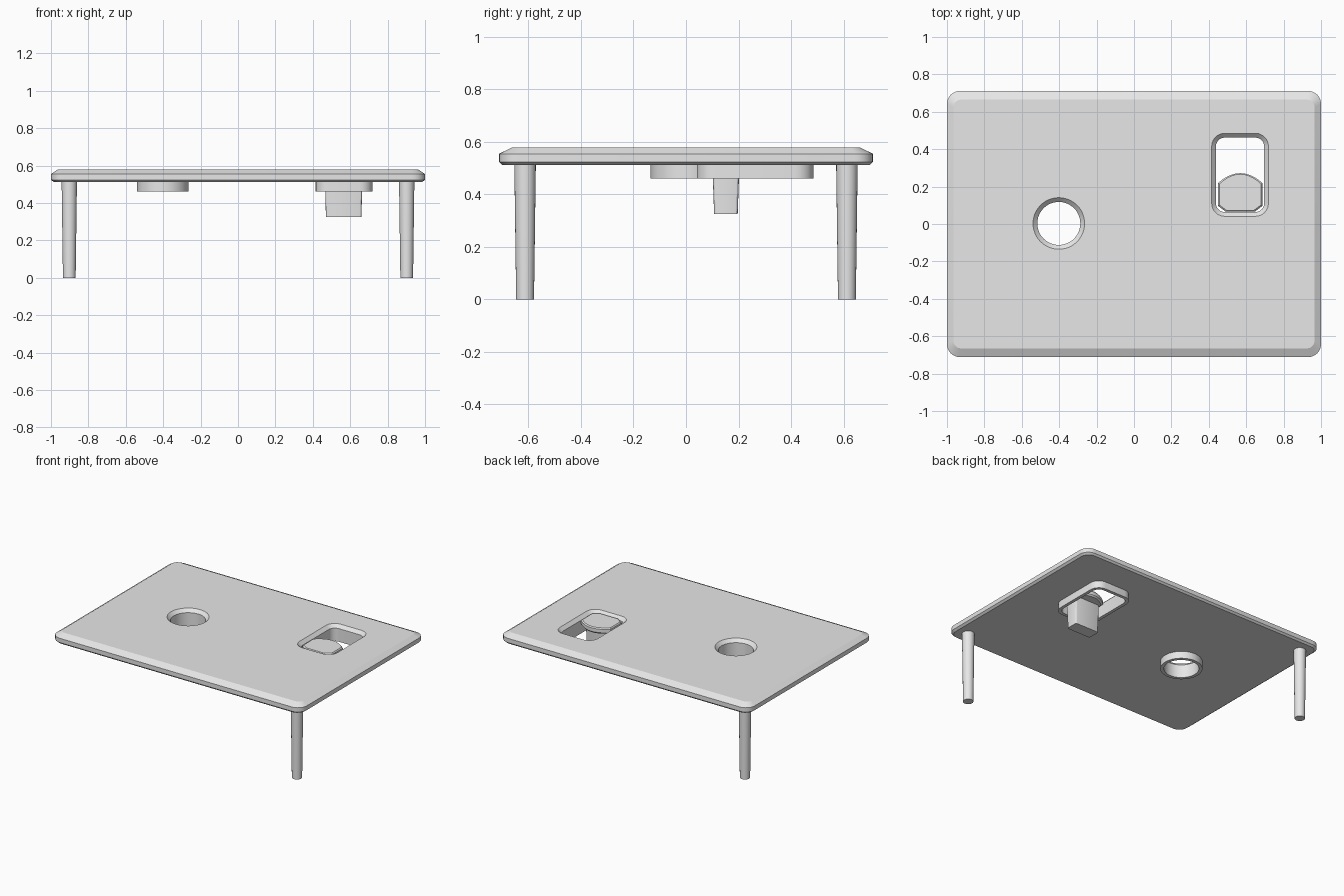
import bpy, bmesh, math

cube = bpy.data.objects.get("Cube")
if cube:
    bpy.data.objects.remove(cube, do_unlink=True)

# Single colour for the whole model
grey = bpy.data.materials.new("plain_grey")
grey.use_nodes = True
grey.diffuse_color = (0.8, 0.8, 0.8, 1)
grey.node_tree.nodes["Principled BSDF"].inputs["Base Color"].default_value = (0.8, 0.8, 0.8, 1)

TOP, UNDER, COLLAR_BASE = 0.578, 0.512, 0.46
LIP = 0.023


def rounded(cx, cy, hx, hy, r, steps=6):
    """Outline of a rounded rectangle; a full radius gives a circle."""
    pts = []
    for q, (sx, sy) in enumerate([(1, 1), (-1, 1), (-1, -1), (1, -1)]):
        for i in range(steps + 1):
            if i == steps and r >= hx:
                continue
            a = math.pi / 2 * (q + i / steps)
            pts.append((cx + sx * (hx - r) + r * math.cos(a),
                        cy + sy * (hy - r) + r * math.sin(a)))
    return pts


def loft(name, levels, wrap=False):
    """Skin outlines stacked as (outline, z); cap the ends or wrap to a ring."""
    bm = bmesh.new()
    rings = [[bm.verts.new((x, y, z)) for x, y in pts] for pts, z in levels]
    pairs = list(zip(rings, rings[1:]))
    if wrap:
        pairs.append((rings[-1], rings[0]))
    else:
        bm.faces.new(rings[0])
        bm.faces.new(rings[-1])
    for lo, hi in pairs:
        for i in range(len(lo)):
            j = (i + 1) % len(lo)
            bm.faces.new((lo[i], lo[j], hi[j], hi[i]))
    bmesh.ops.recalc_face_normals(bm, faces=bm.faces)
    mesh = bpy.data.meshes.new(name)
    bm.to_mesh(mesh)
    bm.free()
    mesh.materials.append(grey)
    obj = bpy.data.objects.new(name, mesh)
    bpy.context.collection.objects.link(obj)
    return obj


def activate(obj):
    bpy.ops.object.select_all(action='DESELECT')
    obj.select_set(True)
    bpy.context.view_layer.objects.active = obj


def smooth(obj):
    activate(obj)
    bpy.ops.object.shade_smooth_by_angle(angle=math.radians(25))


# Table top: rounded slab with a sloped upper rim
table_top = loft("table_top", [
    (rounded(0, 0, 0.985, 0.70, 0.06), UNDER),
    (rounded(0, 0, 1.0, 0.712, 0.07), UNDER + 0.012),
    (rounded(0, 0, 1.0, 0.712, 0.07), 0.555),
    (rounded(0, 0, 0.965, 0.665, 0.04), TOP)])

# Openings with a sloped lip, each with a collar below
openings = [("round", -0.402, 0.003, 0.138, 0.138, 0.138, 12),
            ("square", 0.567, 0.263, 0.152, 0.222, 0.07, 6)]
for label, cx, cy, hx, hy, r, steps in openings:
    def outline(d):
        return rounded(cx, cy, hx - d, hy - d, r - d, steps)
    cutter = loft(label + "_cutter", [
        (outline(LIP), 0.4), (outline(LIP), TOP - LIP),
        (outline(0), TOP), (outline(-LIP), TOP + LIP)])
    cutter.hide_render = True
    cut = table_top.modifiers.new("opening", 'BOOLEAN')
    cut.operation, cut.solver, cut.object = 'DIFFERENCE', 'EXACT', cutter
    activate(table_top)
    bpy.ops.object.modifier_apply(modifier=cut.name)
    bpy.data.objects.remove(cutter, do_unlink=True)
    collar = loft(label + "_collar", [
        (outline(0), COLLAR_BASE), (outline(0), UNDER),
        (outline(LIP), UNDER), (outline(LIP), COLLAR_BASE)], wrap=True)
    smooth(collar)
smooth(table_top)

# Two tapered legs on opposite corners
for name, side in (("front_left_leg", 1), ("back_right_leg", -1)):
    x, y = 0.902 * side, -0.613 * side
    smooth(loft(name, [(rounded(x, y, 0.034, 0.034, 0.034), 0),
                       (rounded(x, y, 0.041, 0.041, 0.041), UNDER + 0.005)]))


# Plug: cap with clipped front corners and an arched back, on a block stem
def cap_outline(d):
    hx, front = 0.118 - d, 0.066 + d
    pts = [(-hx, front + 0.03), (-hx + 0.04, front), (hx - 0.04, front), (hx, front + 0.03)]
    for i in range(11):
        t = 1 - i / 5
        pts.append((hx * t, 0.272 - d - 0.052 * t * t))
    return [(0.568 + x, y) for x, y in pts]


smooth(loft("plug_cap", [(cap_outline(0.008), 0.525), (cap_outline(0), 0.535),
                         (cap_outline(0), 0.56), (cap_outline(0.006), 0.568)]))
smooth(loft("plug_stem", [(rounded(0.565, 0.152, 0.095, 0.045, 0.012, 3), 0.325),
                          (rounded(0.565, 0.152, 0.1, 0.052, 0.012, 3), 0.53)]))
